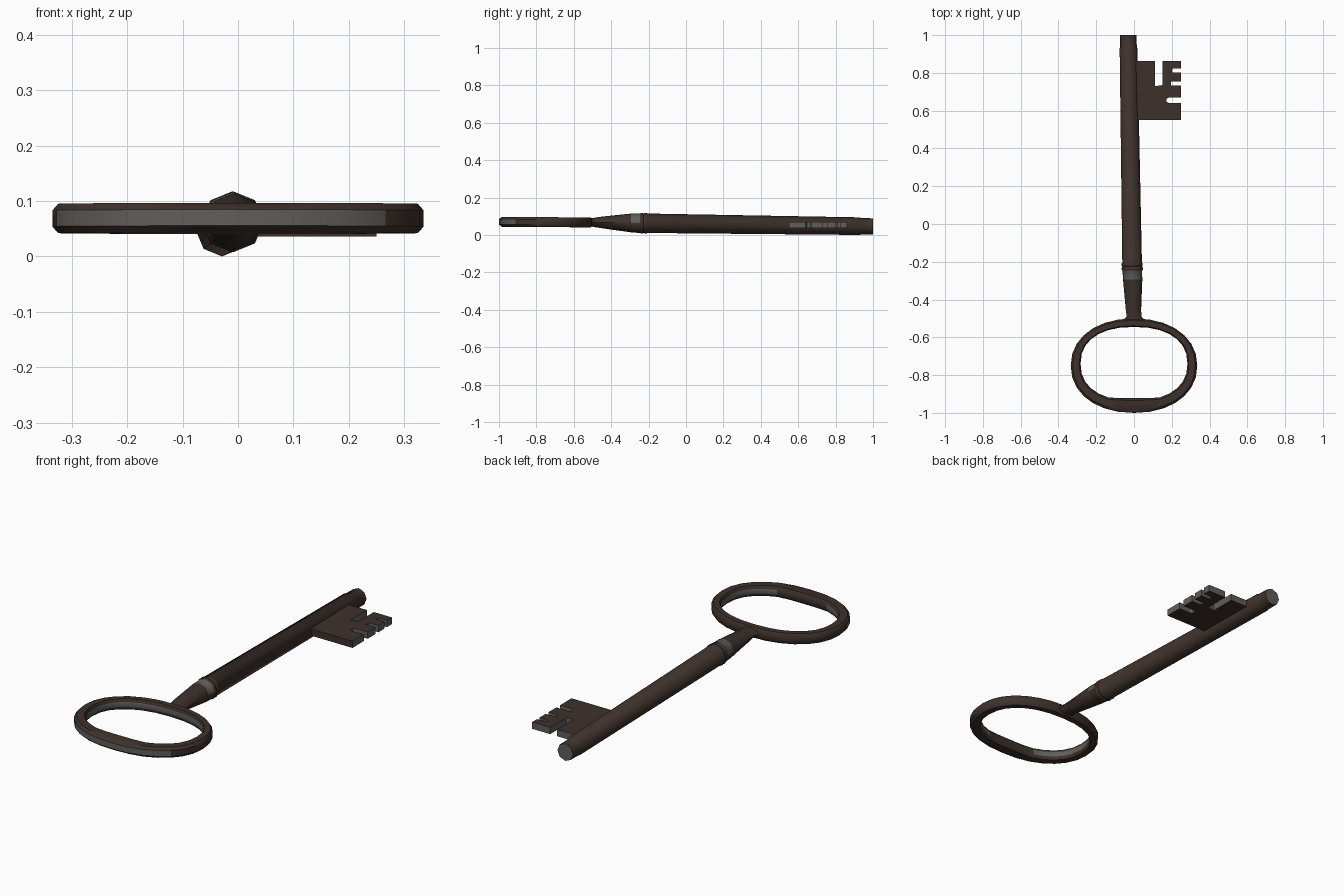
import bpy, bmesh, math
from mathutils import Vector

if "Cube" in bpy.data.objects:
    bpy.data.objects.remove(bpy.data.objects["Cube"])


def material(name, rgb):
    m = bpy.data.materials.new(name)
    m.diffuse_color = (*rgb, 1)
    m.use_nodes = True
    m.node_tree.nodes["Principled BSDF"].inputs["Base Color"].default_value = m.diffuse_color
    return m


BROWN = material("rusty_brown", (0.048, 0.031, 0.024))
GREY = material("worn_steel", (0.115, 0.113, 0.108))


def finish(name, bm, is_grey, angle):
    bmesh.ops.recalc_face_normals(bm, faces=bm.faces)
    for f in bm.faces:
        f.smooth = True
        f.material_index = 1 if is_grey(f.calc_center_median(), f.normal) else 0
    me = bpy.data.meshes.new(name)
    bm.to_mesh(me)
    bm.free()
    me.materials.append(BROWN)
    me.materials.append(GREY)
    me.set_sharp_from_angle(angle=math.radians(angle))
    ob = bpy.data.objects.new(name, me)
    bpy.context.collection.objects.link(ob)
    return ob


def loft(rings, closed):
    """Skin a list of equal-length point loops."""
    bm = bmesh.new()
    vs = [[bm.verts.new(p) for p in r] for r in rings]
    n = len(rings[0])
    for i in range(len(vs) if closed else len(vs) - 1):
        a, b = vs[i], vs[(i + 1) % len(vs)]
        for k in range(n):
            bm.faces.new((a[k], a[(k + 1) % n], b[(k + 1) % n], b[k]))
    if not closed:
        bm.faces.new(vs[0])
        bm.faces.new(vs[-1])
    return bm


# Shaft with collar and neck: y, centre x, centre z, radius x, radius z
stations = [
    (1.0, -.03, .046, .043, .043), (.935, -.029, .046, .044, .044),
    (.93, -.029, .047, .047, .047), (-.205, -.01, .0625, .052, .052),
    (-.21, -.01, .0625, .056, .055), (-.222, -.01, .0625, .056, .055),
    (-.226, -.01, .0625, .052, .051), (-.232, -.009, .0625, .056, .055),
    (-.242, -.009, .0625, .056, .055), (-.247, -.009, .0625, .052, .052),
    (-.295, -.007, .064, .051, .05), (-.45, -.003, .067, .041, .031),
    (-.49, 0, .067, .039, .025), (-.508, 0, .067, .055, .022),
    (-.53, 0, .067, .09, .02)]
rings = []
for y, cx, cz, rx, rz in stations:
    rings.append([(cx + rx * math.cos(math.pi * (k / 4 + .5)), y,
                   cz + rz * math.sin(math.pi * (k / 4 + .5))) for k in range(8)])
finish("shaft", loft(rings, False),
       lambda c, n: n.y > .9 and c.y > .99
       or (-.3 < c.y < -.245 and n.z > .3), 50)


# Bow: flattened oval ring with chamfered section
def oval(a, cy, rx, ry, p):
    c, s = math.cos(a), math.sin(a)
    return Vector((rx * math.copysign(abs(c) ** (2 / p), c),
                   cy + ry * math.copysign(abs(s) ** (2 / p), s), 0))


SECTION = [(0, .014), (.15, .0), (.8, .0), (1, .012),
           (1, .041), (.8, .053), (.15, .053), (0, .039)]
rings = []
N = 28
for i in range(N):
    a = 2 * math.pi * i / N
    o = oval(a, -.75, .335, .25, 2.15)
    q = oval(a, -.74, .283, .195, 2.3)
    if q.y < -.8 and abs(q.x) < .1:      # thicker far end
        q.y = -.922
    rings.append([(q + (o - q) * t) + Vector((0, 0, .042 + z - .006 * (o.y + .75)))
                  for t, z in SECTION])


def bow_grey(c, n):
    if abs(n.z) > .35:
        return False
    outward = n.x * c.x + n.y * (c.y + .75) > 0
    if outward:
        return c.y < -.8 and c.x < .27
    return not (c.y < -.8 and abs(c.x) < .12)


finish("bow", loft(rings, True), bow_grey, 40)

# Bit: notched plate
outline = [(-.02, .55), (.25, .55), (.25, .64), (.185, .64), (.172, .648),
           (.172, .662), (.185, .67), (.25, .67),
           (.25, .733), (.195, .733), (.195, .755), (.25, .755),
           (.25, .803), (.205, .803), (.2, .81), (.205, .823), (.25, .823),
           (.25, .862), (.15, .862), (.15, .735), (.112, .73), (.112, .862),
           (-.02, .862)]
bm = bmesh.new()
face = bm.faces.new([bm.verts.new((x, y, .036)) for x, y in outline])
ext = bmesh.ops.extrude_face_region(bm, geom=[face])
bmesh.ops.translate(bm, vec=(0, 0, .034),
                    verts=[v for v in ext["geom"] if isinstance(v, bmesh.types.BMVert)])
finish("bit", bm, lambda c, n: abs(n.z) < .5 and not (n.y < -.9 and c.y < .56), 30)
